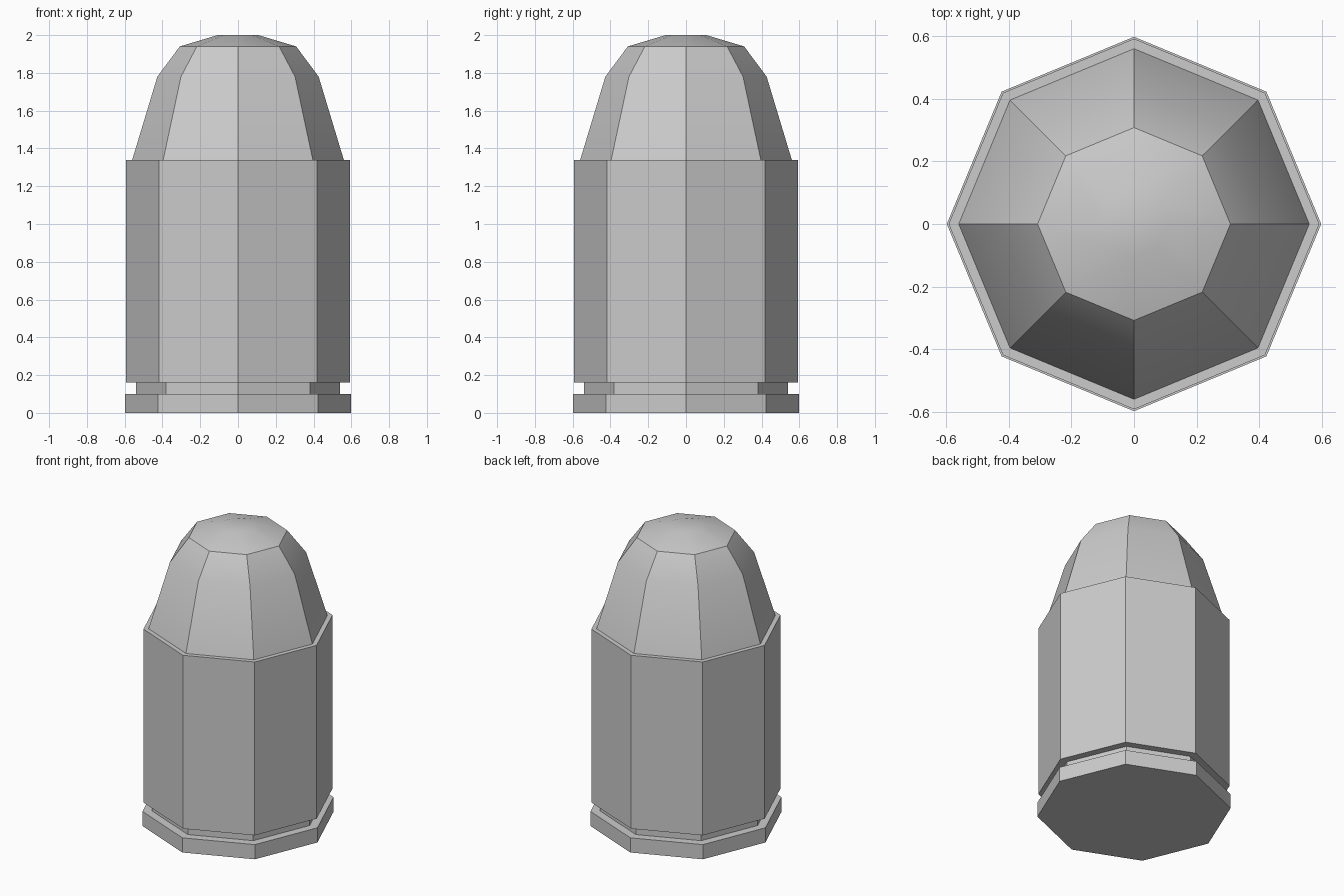
import bpy, bmesh, math

if "Cube" in bpy.data.objects:
    bpy.data.objects.remove(bpy.data.objects["Cube"])

SIDES = 8


def lathe(name, profile, smooth=False):
    """Revolve (radius, z) points into a closed eight-sided solid."""
    bm = bmesh.new()
    rings = []
    for r, z in profile:
        rings.append([bm.verts.new((r * math.cos(math.tau * i / SIDES),
                                    r * math.sin(math.tau * i / SIDES), z))
                      for i in range(SIDES)])
    for low, high in zip(rings, rings[1:]):
        for i in range(SIDES):
            j = (i + 1) % SIDES
            bm.faces.new((low[i], low[j], high[j], high[i]))
    bm.faces.new(rings[0][::-1])
    bm.faces.new(rings[-1])
    mesh = bpy.data.meshes.new(name)
    bm.to_mesh(mesh)
    bm.free()
    obj = bpy.data.objects.new(name, mesh)
    bpy.context.collection.objects.link(obj)
    if smooth:
        bpy.ops.object.select_all(action='DESELECT')
        obj.select_set(True)
        bpy.context.view_layer.objects.active = obj
        bpy.ops.object.shade_smooth_by_angle(angle=math.radians(30))
    return obj


# Casing: base rim, extractor groove and straight body
lathe("casing", [(0.598, 0), (0.598, 0.10), (0.54, 0.10), (0.54, 0.16),
                 (0.592, 0.16), (0.592, 1.34), (0.56, 1.34)])

# Rounded tip seated in the casing mouth
lathe("tip", [(0.56, 1.34), (0.427, 1.78), (0.308, 1.94), (0.108, 2.0)],
      smooth=True)
